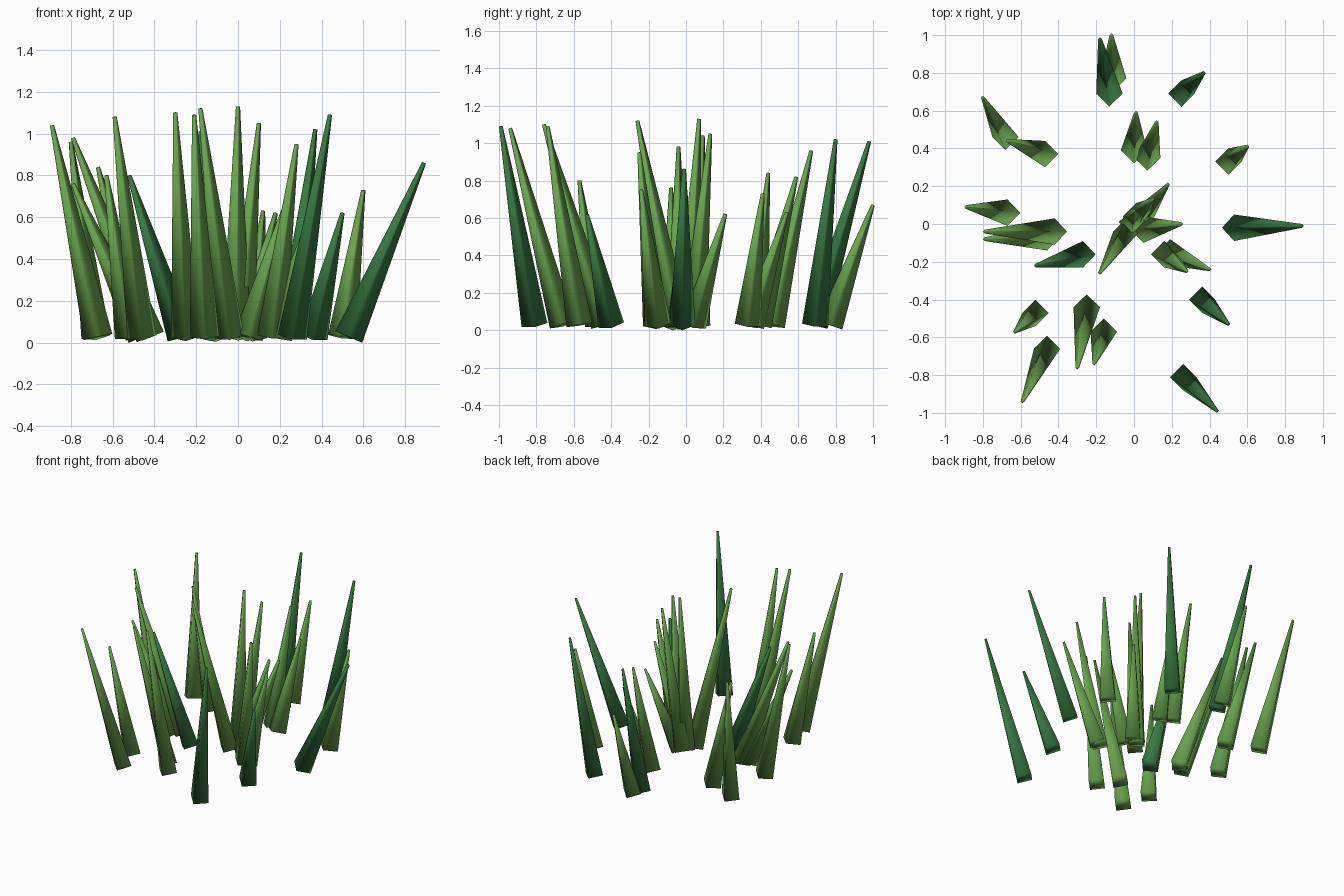
import bpy, bmesh
from mathutils import Vector, Matrix

if "Cube" in bpy.data.objects:
    bpy.data.objects.remove(bpy.data.objects["Cube"])


def make_material(name, color):
    m = bpy.data.materials.new(name)
    m.diffuse_color = (*color, 1.0)
    m.use_nodes = True
    m.node_tree.nodes["Principled BSDF"].inputs["Base Color"].default_value = m.diffuse_color
    return m


LIGHT = make_material("light grass green", (0.144, 0.37, 0.078))
DARK = make_material("dark grass green", (0.040, 0.19, 0.052))


def blade(name, bx, by, tx, ty, tz, mat, r=0.07):
    """Four-sided tapering spike from base centre to tip, tilted as a whole."""
    base, tip = Vector((bx, by, 0.027)), Vector((tx, ty, tz))
    axis = tip - base
    rot = Vector((0, 0, 1)).rotation_difference(axis).to_matrix().to_4x4()
    bm = bmesh.new()
    rings = []
    for rad, h in ((r, 0.0), (0.01, axis.length)):
        rings.append([bm.verts.new((rad * c, rad * s, h))
                      for c, s in ((1, 0), (0, 1), (-1, 0), (0, -1))])
    lo, hi = rings
    for i in range(4):
        j = (i + 1) % 4
        bm.faces.new((lo[i], lo[j], hi[j], hi[i]))
    bm.faces.new(lo[::-1])
    bm.faces.new(hi)
    bm.transform(Matrix.Translation(base) @ rot)
    for f in bm.faces:
        f.smooth = True
    me = bpy.data.meshes.new(name)
    bm.to_mesh(me)
    bm.free()
    me.materials.append(mat)
    ob = bpy.data.objects.new(name, me)
    bpy.context.collection.objects.link(ob)


# Light blades, back: base x, y, tip x, y, z
light_back = [
    (-0.11, 0.77, -0.12, 1.00, 0.67),
    (0.00, 0.39, 0.01, 0.59, 0.82),
    (0.07, 0.35, 0.12, 0.54, 0.63),
    (0.50, 0.33, 0.60, 0.41, 0.73),
    (-0.68, 0.46, -0.80, 0.67, 0.96),
    (-0.47, 0.37, -0.67, 0.44, 0.84),
]
# Light blades, left side and centre clump
light_middle = [
    (-0.67, 0.06, -0.89, 0.09, 1.04),
    (-0.42, -0.04, -0.79, -0.04, 0.98),
    (-0.46, -0.07, -0.79, -0.08, 0.76),
    (0.04, 0.04, 0.18, 0.21, 0.62),
    (0.05, -0.03, 0.25, 0.00, 0.72),
    (-0.04, -0.04, -0.18, -0.26, 1.12),
    (-0.01, 0.01, 0.00, 0.07, 1.13),
    (0.01, 0.04, 0.10, 0.13, 1.05),
]
# Light blades, front
light_front = [
    (0.19, -0.15, 0.40, -0.24, 0.75),
    (0.16, -0.16, 0.28, -0.25, 0.95),
    (-0.52, -0.47, -0.63, -0.57, 0.80),
    (-0.46, -0.66, -0.59, -0.94, 1.08),
    (-0.25, -0.44, -0.30, -0.76, 1.10),
    (-0.16, -0.57, -0.21, -0.74, 1.09),
]
# Dark blades
dark = [
    (-0.13, 0.69, -0.18, 0.98, 1.01),
    (0.25, 0.69, 0.37, 0.80, 1.02),
    (-0.27, -0.16, -0.52, -0.22, 0.80),
    (0.53, -0.02, 0.89, -0.01, 0.86),
    (0.36, -0.40, 0.50, -0.53, 0.62),
    (0.26, -0.81, 0.44, -0.99, 1.09),
]

for group, rows, mat in (("back_blade", light_back, LIGHT),
                         ("middle_blade", light_middle, LIGHT),
                         ("front_blade", light_front, LIGHT),
                         ("dark_blade", dark, DARK)):
    for n, row in enumerate(rows, 1):
        blade(f"{group}_{n}", *row, mat)
